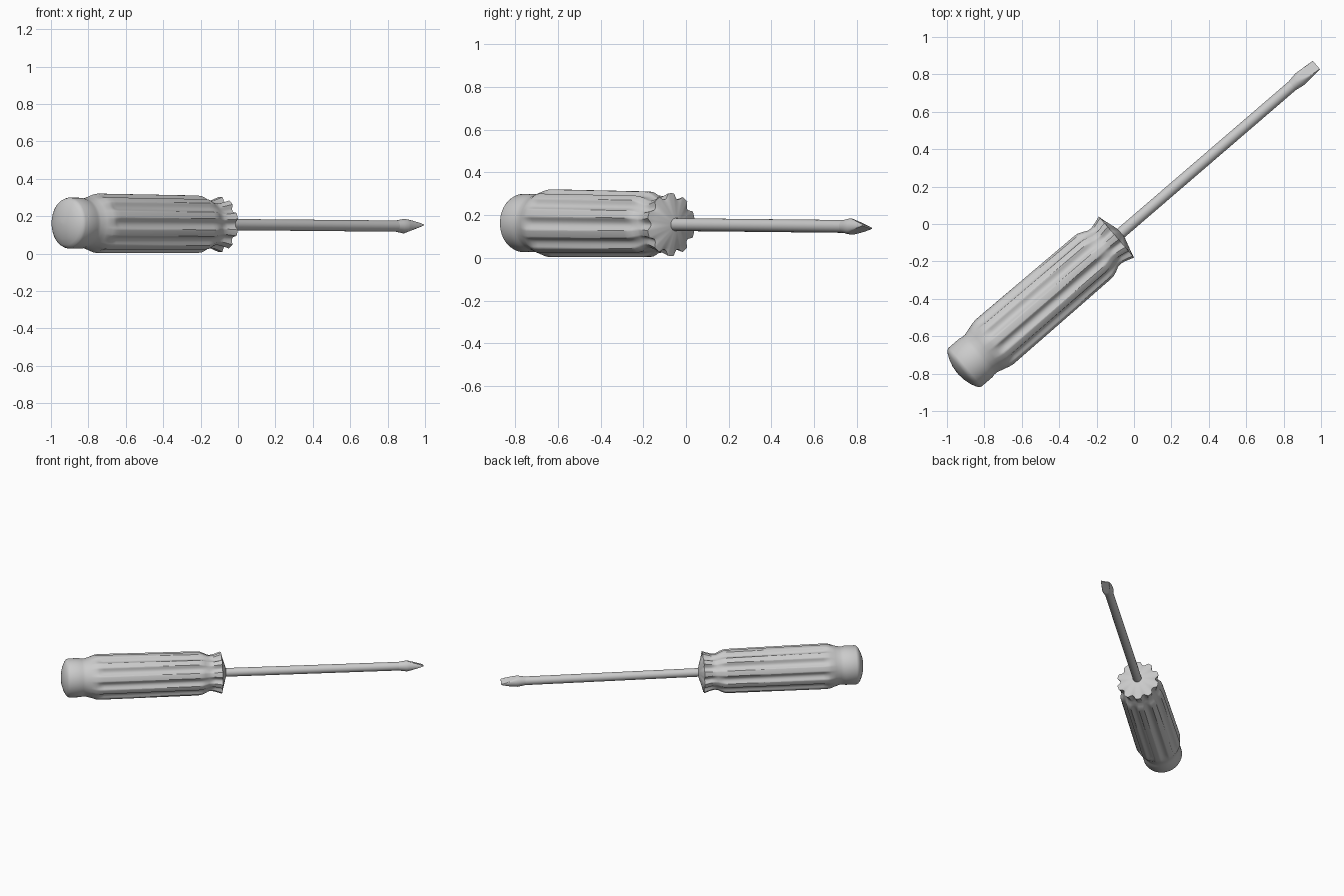
import bpy, bmesh, math
from mathutils import Matrix, Vector

cube = bpy.data.objects.get("Cube")
if cube:
    bpy.data.objects.remove(cube, do_unlink=True)

# One plain grey
grey = bpy.data.materials.new("light_grey")
grey.use_nodes = True
colour = (0.6, 0.6, 0.6, 1)
grey.diffuse_color = colour
grey.node_tree.nodes["Principled BSDF"].inputs["Base Color"].default_value = colour

# Tool axis: local x runs to the tip, lying diagonally and dipping slightly
PLACE = (Matrix.Translation((0.975, 0.85, 0.146))
         @ Matrix.Rotation(math.radians(40.7), 4, "Z")
         @ Matrix.Rotation(0.007, 4, "Y"))


def loft(name, sections, angle, roll=0):
    """Skin a list of closed rings of points and cap both ends."""
    bm = bmesh.new()
    rings = [[bm.verts.new(p) for p in ring] for ring in sections]
    for a, b in zip(rings, rings[1:]):
        for i in range(len(a)):
            j = (i + 1) % len(a)
            bm.faces.new((a[i], a[j], b[j], b[i]))
    bm.faces.new(rings[0])
    bm.faces.new(rings[-1])
    bmesh.ops.recalc_face_normals(bm, faces=bm.faces)
    mesh = bpy.data.meshes.new(name)
    bm.to_mesh(mesh)
    bm.free()
    mesh.materials.append(grey)
    obj = bpy.data.objects.new(name, mesh)
    bpy.context.collection.objects.link(obj)
    obj.matrix_world = PLACE @ Matrix.Rotation(roll, 4, "X")
    bpy.ops.object.select_all(action="DESELECT")
    obj.select_set(True)
    bpy.context.view_layer.objects.active = obj
    bpy.ops.object.shade_smooth_by_angle(angle=math.radians(angle))
    return obj


FLUTES = 10
STEPS = 160


def fluted_ring(x, radius, depth):
    ring = []
    for i in range(STEPS):
        t = i / STEPS * FLUTES
        u = (t - round(t)) / 0.3
        r = radius - depth * max(0, 1 - u * u)
        a = math.tau * i / STEPS
        ring.append(Vector((x, r * math.cos(a), r * math.sin(a))))
    return ring


def blade_ring(x, width, height):
    ring = []
    for i in range(48):
        a = math.tau * i / 48
        z = max(-height, min(height, width * math.sin(a)))
        ring.append(Vector((x, width * math.cos(a), z)))
    return ring


# Handle: domed butt, neck, fluted grip, waist and scalloped collar
# (position, radius, flute depth)
handle = [(-2.53, 0.005, 0), (-2.526, 0.045, 0), (-2.515, 0.085, 0),
          (-2.5, 0.117, 0), (-2.488, 0.131, 0), (-2.475, 0.136, 0),
          (-2.4, 0.136, 0), (-2.385, 0.132, 0), (-2.365, 0.132, 0),
          (-2.33, 0.142, 0), (-2.295, 0.155, 0.003), (-2.27, 0.159, 0.011),
          (-2.24, 0.159, 0.017), (-1.58, 0.154, 0.017), (-1.555, 0.151, 0.016),
          (-1.53, 0.141, 0.009), (-1.505, 0.128, 0.004), (-1.485, 0.126, 0.008),
          (-1.46, 0.131, 0.017), (-1.411, 0.147, 0.024),
          (-1.402, 0.11, 0), (-1.378, 0.03, 0)]
loft("handle", [fluted_ring(*p) for p in handle], 38)

# Round steel shaft
loft("shaft", [blade_ring(x, 0.03, 0.03) for x in (-1.45, -0.17)], 35)

# Flat blade: swelling shoulder, then a straight wedge to the tip
blade = [(-0.17, 0.03, 0.03), (-0.14, 0.035, 0.035), (-0.115, 0.039, 0.037)]
for k in range(1, 9):
    f = k / 8
    blade.append((-0.115 * (1 - f), 0.039 - 0.009 * f, 0.037 - 0.034 * f))
loft("blade", [blade_ring(*p) for p in blade], 25, math.radians(-15))
